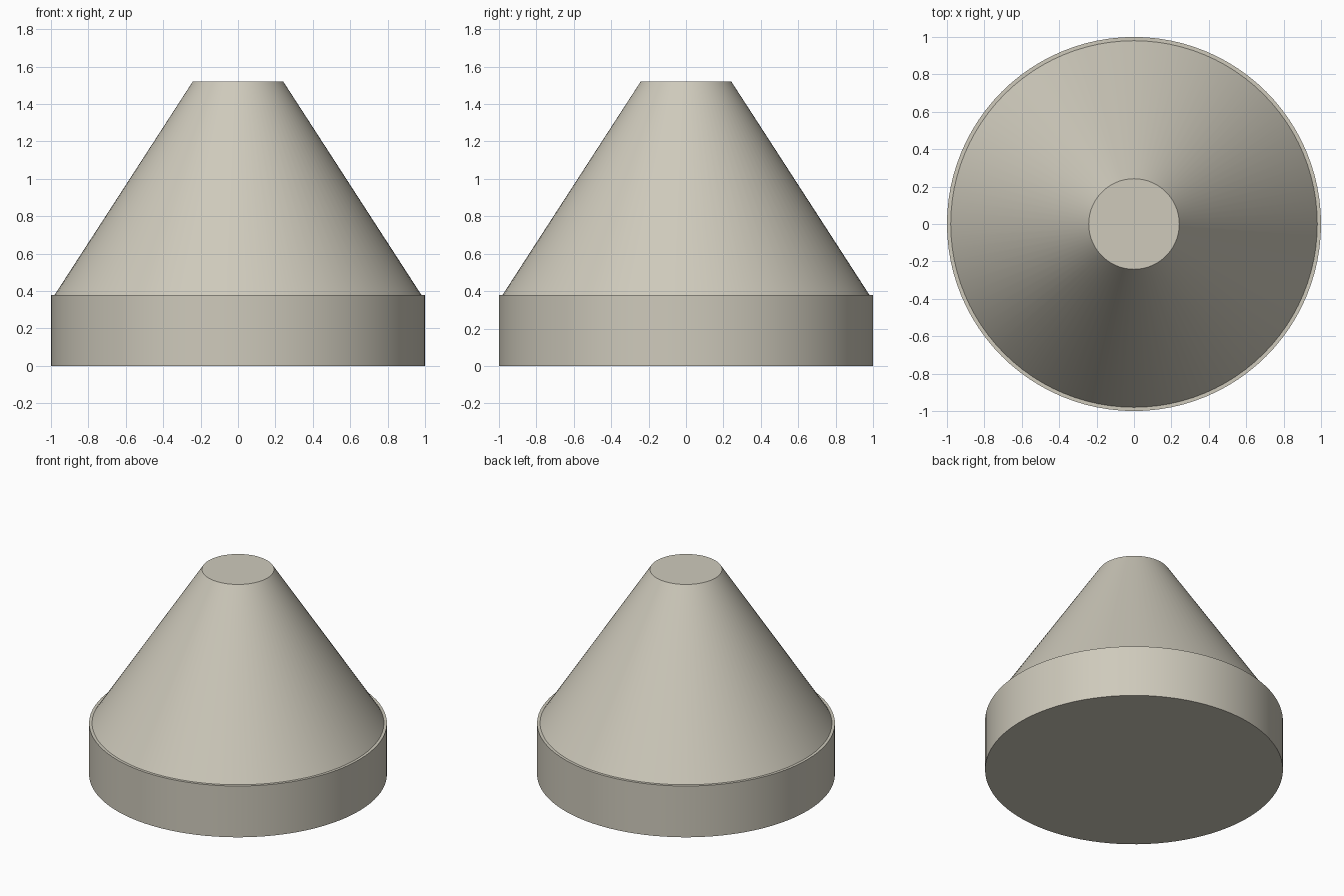
import bpy
import bmesh
import math

if "Cube" in bpy.data.objects:
    bpy.data.objects.remove(bpy.data.objects["Cube"])

SEGMENTS = 96

stone = bpy.data.materials.new("warm_grey")
stone.diffuse_color = (0.62, 0.59, 0.50, 1.0)
stone.use_nodes = True
stone.node_tree.nodes["Principled BSDF"].inputs["Base Color"].default_value = stone.diffuse_color


def lathe(name, profile):
    """Spin a (radius, height) profile round z and cap both ends."""
    bm = bmesh.new()
    rings = [[bm.verts.new((r * math.cos(a), r * math.sin(a), z))
              for a in (2 * math.pi * i / SEGMENTS for i in range(SEGMENTS))]
             for r, z in profile]
    for low, high in zip(rings, rings[1:]):
        for i in range(SEGMENTS):
            j = (i + 1) % SEGMENTS
            bm.faces.new((low[i], low[j], high[j], high[i]))
    bm.faces.new(rings[0][::-1])
    bm.faces.new(rings[-1])
    mesh = bpy.data.meshes.new(name)
    bm.to_mesh(mesh)
    bm.free()
    mesh.materials.append(stone)
    obj = bpy.data.objects.new(name, mesh)
    bpy.context.collection.objects.link(obj)
    bpy.context.view_layer.objects.active = obj
    obj.select_set(True)
    bpy.ops.object.shade_smooth_by_angle(angle=math.radians(30))
    obj.select_set(False)
    return obj


# Round base, narrow ledge and truncated cone in one closed solid
lathe("cone_on_base", [(1.0, 0.0), (1.0, 0.38), (0.98, 0.38), (0.242, 1.52)])
